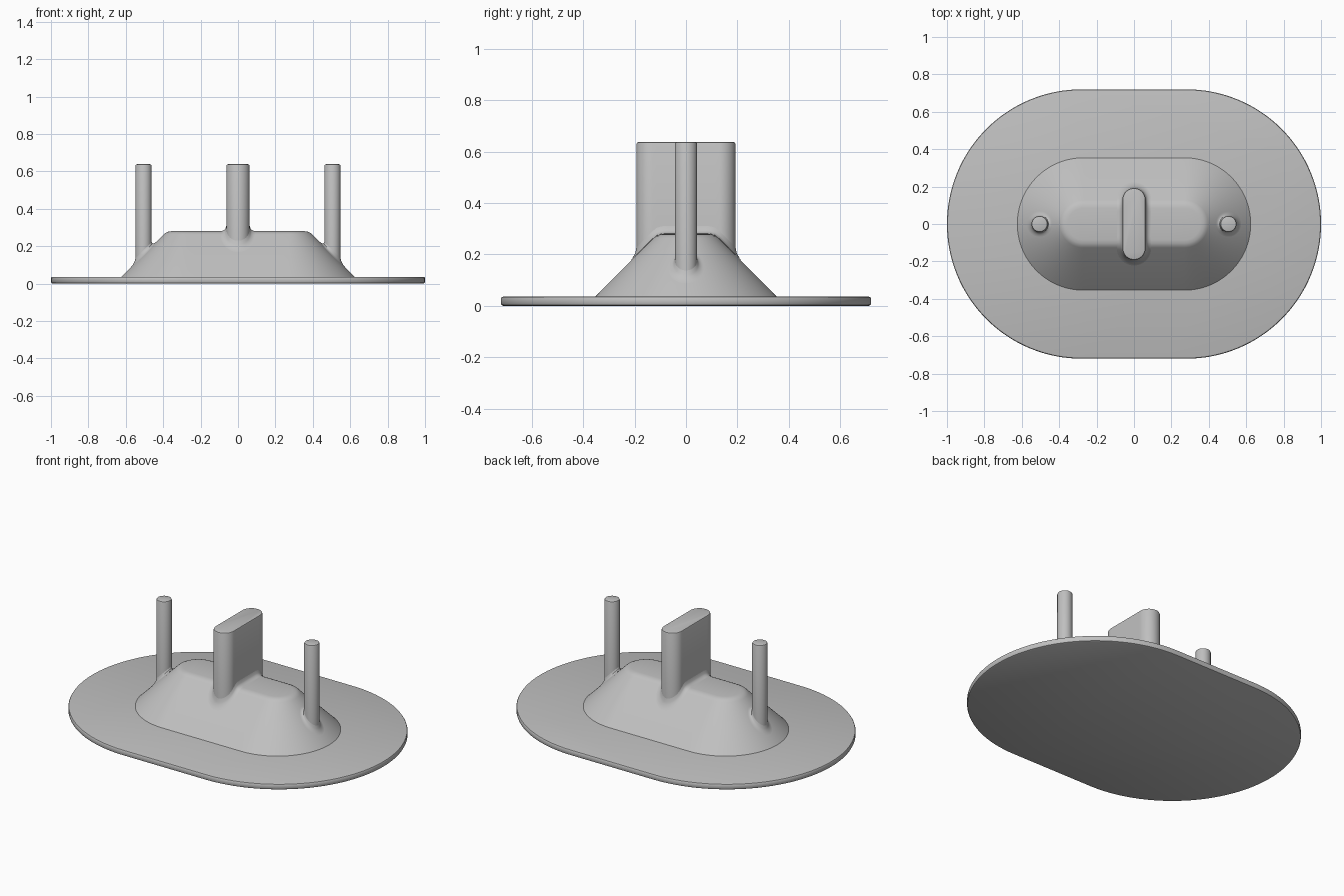
import bpy, bmesh, math

if "Cube" in bpy.data.objects:
    bpy.data.objects.remove(bpy.data.objects["Cube"], do_unlink=True)

grey = bpy.data.materials.new("plain grey")
grey.use_nodes = True
GREY = (0.53, 0.53, 0.53, 1)
grey.diffuse_color = GREY
grey.node_tree.nodes["Principled BSDF"].inputs["Base Color"].default_value = GREY

# Radius and height of the mound's flank, from the foot to the rounded rim
MOUND = [(0.355, 0.035), (0.127, 0.263), (0.117, 0.271), (0.104, 0.277), (0.085, 0.28)]
MOUND_HALF = 0.27


def outline(half, radius, arc=32, straight=16):
    """Points round a stadium lying along x; a circle when half is zero."""
    points = []
    for side in (1, -1):
        for i in range(arc + 1):
            a = math.pi * (i / arc - 0.5)
            points.append((side * (half + radius * math.cos(a)), side * radius * math.sin(a)))
        if half:
            for i in range(1, straight):
                points.append((side * half * (1 - 2 * i / straight), side * radius))
    return points if half else [p for i, p in enumerate(points) if i not in (arc, 2 * arc + 1)]


def mound_height(x, y):
    r = math.hypot(max(abs(x) - MOUND_HALF, 0), y)
    for (r0, z0), (r1, z1) in zip(MOUND, MOUND[1:]):
        if r >= r1:
            return z0 + (z1 - z0) * (r - r0) / (r1 - r0)
    return MOUND[-1][1]


def loft(name, rings, caps=True):
    """Skin a stack of rings that have equal point counts."""
    bm = bmesh.new()
    loops = [[bm.verts.new(p) for p in ring] for ring in rings]
    n = len(loops[0])
    for low, high in zip(loops, loops[1:]):
        for i in range(n):
            j = (i + 1) % n
            bm.faces.new((low[i], low[j], high[j], high[i]))
    if caps:
        bm.faces.new(loops[0][::-1])
        bm.faces.new(loops[-1])
        bmesh.ops.recalc_face_normals(bm, faces=bm.faces)
    mesh = bpy.data.meshes.new(name)
    bm.to_mesh(mesh)
    bm.free()
    mesh.materials.append(grey)
    obj = bpy.data.objects.new(name, mesh)
    bpy.context.collection.objects.link(obj)
    bpy.ops.object.select_all(action='DESELECT')
    obj.select_set(True)
    bpy.context.view_layer.objects.active = obj
    bpy.ops.object.shade_smooth_by_angle(angle=math.radians(35))


def stack(name, half, profile, place=lambda x, y: (x, y), arc=32):
    loft(name, [[(*place(x, y), z) for x, y in outline(half, r, arc)] for r, z in profile])


def fillet(name, half, radius, width, place):
    """Concave collar where a post meets the mound."""
    rings = []
    for i in range(7):
        d = width * (1 - i / 6)
        lift = width - math.sqrt(width ** 2 - (width - d) ** 2) + 0.001
        ring = [place(x, y) for x, y in outline(half, radius + d)]
        rings.append([(x, y, mound_height(x, y) + lift) for x, y in ring])
    loft(name, rings, caps=False)


def post(name, half, radius, top, width, place):
    edge = 0.008
    stack(name, half, [(radius, 0.03), (radius, top - edge),
                       (radius - edge * 0.3, top - edge * 0.3), (radius - edge, top)], place)
    fillet(name + "_fillet", half, radius, width, place)


# Broad flat plate with softened edges
stack("base_plate", 0.28, [(0.711, 0), (0.717, 0.003), (0.72, 0.009), (0.72, 0.029),
                           (0.717, 0.034), (0.711, 0.036)], arc=64)

# Sloping mound
stack("mound", MOUND_HALF, MOUND, arc=48)

# Central blade, turned to run front to back
post("centre_blade", 0.13, 0.062, 0.638, 0.03, lambda x, y: (-y, x))

# Round rods at both ends
for name, side in (("left_rod", 1), ("right_rod", -1)):
    post(name, 0, 0.043, 0.638, 0.025, lambda x, y, s=side: (x + s * 0.505, y))
